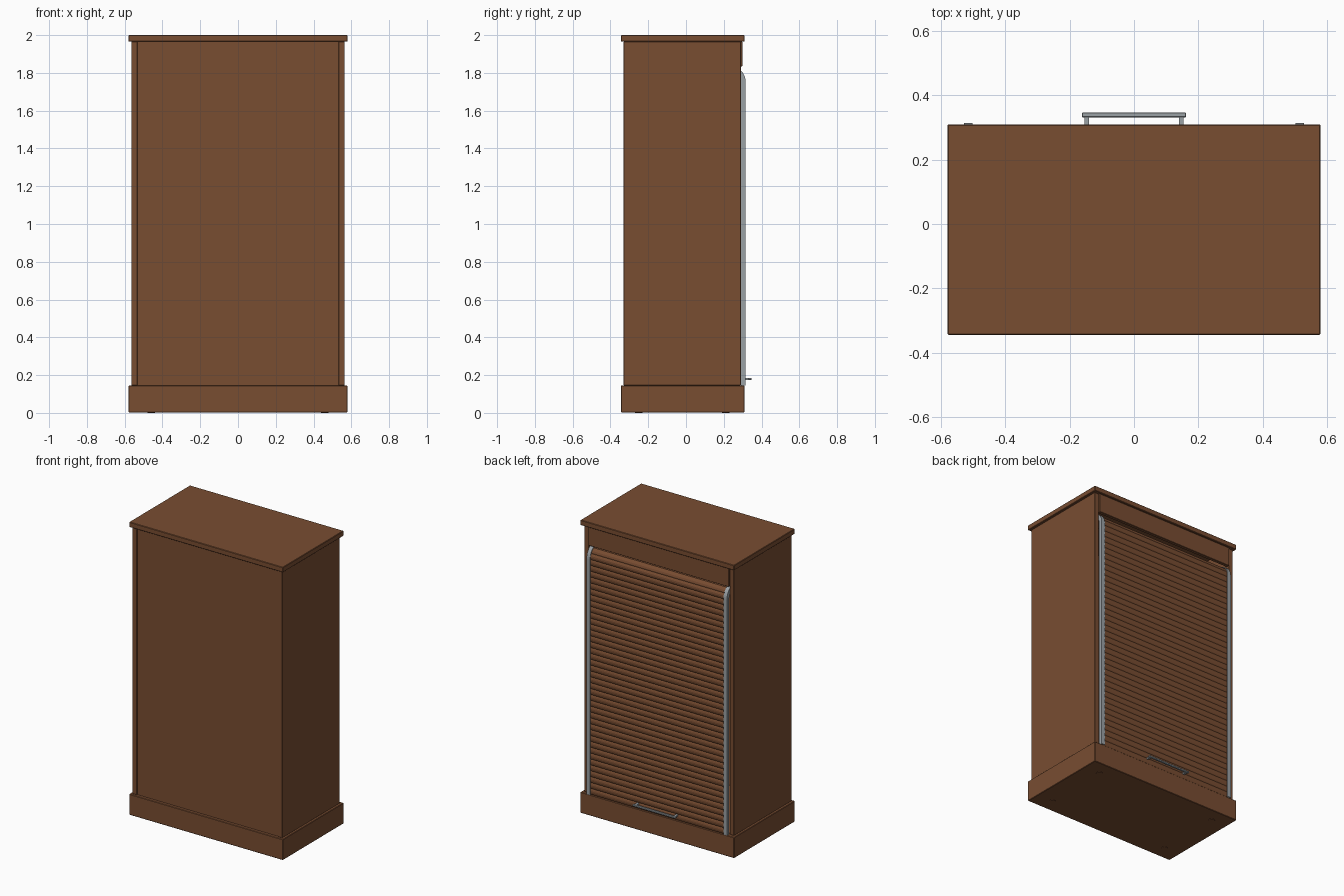
import bpy, bmesh, math
from mathutils import Vector

cube = bpy.data.objects.get("Cube")
if cube:
    bpy.data.objects.remove(cube, do_unlink=True)


def material(name, rgb, roughness, metallic=0.0):
    m = bpy.data.materials.new(name)
    m.use_nodes = True
    m.diffuse_color = (*rgb, 1)
    shader = m.node_tree.nodes["Principled BSDF"]
    shader.inputs["Base Color"].default_value = (*rgb, 1)
    shader.inputs["Roughness"].default_value = roughness
    shader.inputs["Metallic"].default_value = metallic
    return m


WOOD = material("brown wood", (0.19, 0.074, 0.031), 0.6)
METAL = material("grey metal", (0.33, 0.36, 0.38), 0.45)


def finish(name, bm, mat):
    bmesh.ops.recalc_face_normals(bm, faces=bm.faces[:])
    mesh = bpy.data.meshes.new(name)
    bm.to_mesh(mesh)
    bm.free()
    mesh.materials.append(mat)
    obj = bpy.data.objects.new(name, mesh)
    bpy.context.collection.objects.link(obj)
    return obj


def box(name, lo, hi, mat, bevel=0.0):
    lo, hi = Vector(lo), Vector(hi)
    bm = bmesh.new()
    bmesh.ops.create_cube(bm, size=1)
    for v in bm.verts:
        v.co = (lo + hi) / 2 + v.co * (hi - lo)
    obj = finish(name, bm, mat)
    if bevel:
        mod = obj.modifiers.new("edge", "BEVEL")
        mod.width, mod.segments = bevel, 1
    return obj


def loft(bm, rings, closed_ring=True):
    """Join successive closed rings of points and cap both ends."""
    loops = [[bm.verts.new(p) for p in ring] for ring in rings]
    n = len(loops[0])
    for a, b in zip(loops, loops[1:]):
        for i in range(n):
            j = (i + 1) % n
            bm.faces.new((a[i], a[j], b[j], b[i]))
    bm.faces.new(loops[0])
    bm.faces.new(loops[-1])


# Shutter track: straight up the back, then a quarter turn into the carcass
TRACK_Y, BOTTOM, BEND, RADIUS = 0.303, 0.146, 1.755, 0.07
STRAIGHT = BEND - BOTTOM
ARC = RADIUS * math.pi / 2


def track(s, out=0.0):
    """Point at distance s along the track, moved outward by out."""
    if s <= STRAIGHT:
        return TRACK_Y + out, BOTTOM + s
    a = min((s - STRAIGHT) / RADIUS, math.pi / 2)
    run = max(0, s - STRAIGHT - ARC)
    r = RADIUS + out
    return (TRACK_Y - RADIUS + r * math.cos(a) - run, BEND + r * math.sin(a))


# Carcass
W = 0.565
box("plinth", (-0.58, -0.345, 0.003), (0.58, 0.31, 0.145), WOOD, 0.003)
box("top_board", (-0.58, -0.345, 1.965), (0.58, 0.31, 2.0), WOOD, 0.003)
box("front_panel", (-0.534, -0.324, 0.145), (0.534, -0.30, 1.965), WOOD)
box("header_board", (-0.53, 0.275, 1.835), (0.53, 0.298, 1.965), WOOD, 0.002)
for side, s in (("left", 1), ("right", -1)):
    xs = sorted((s * 0.532, s * W))
    box(side + "_side_panel", (xs[0], -0.33, 0.145), (xs[1], 0.29, 1.965), WOOD, 0.002)

# Feet
for side, x in (("left", 0.46), ("right", -0.46)):
    for end, y in (("front", -0.25), ("back", 0.21)):
        bm = bmesh.new()
        bmesh.ops.create_cone(bm, cap_ends=True, segments=20, radius1=0.02,
                              radius2=0.02, depth=0.006)
        bmesh.ops.translate(bm, verts=bm.verts[:], vec=(x, y, 0.003))
        finish(f"{side}_{end}_foot", bm, WOOD)

# Channel rails, open towards the shutter
CHANNEL = [(0.503, -0.013), (0.529, -0.013), (0.529, 0.012), (0.503, 0.012),
           (0.503, 0.008), (0.524, 0.008), (0.524, -0.009), (0.503, -0.009)]
steps = [0] + [STRAIGHT + ARC * i / 10 for i in range(11)] + [STRAIGHT + ARC + 0.1]
for side, s in (("left", 1), ("right", -1)):
    bm = bmesh.new()
    loft(bm, [[(s * x, *track(d, out)) for x, out in CHANNEL] for d in steps])
    finish(side + "_rail", bm, METAL)

# Shutter slats, each with a shallow rounded face
PITCH = 0.04
SLAT = [(0.0, -0.006), (0.0, 0.0), (0.15, 0.004), (0.4, 0.0065),
        (0.65, 0.0065), (0.88, 0.004), (1.0, 0.0), (1.0, -0.006)]
bm = bmesh.new()
for i in range(int((STRAIGHT + ARC + 0.1) / PITCH)):
    loft(bm, [[(x, *track((i + t) * PITCH, out)) for t, out in SLAT]
              for x in (-0.518, 0.518)])
finish("roller_shutter", bm, WOOD)

# Pull handle at the foot of the shutter
box("handle_bar", (-0.162, 0.332, 0.174), (0.162, 0.347, 0.186), METAL, 0.002)
for side, x in (("left", 0.147), ("right", -0.147)):
    box(side + "_handle_post", (x - 0.007, 0.3, 0.175), (x + 0.007, 0.335, 0.185), METAL)
